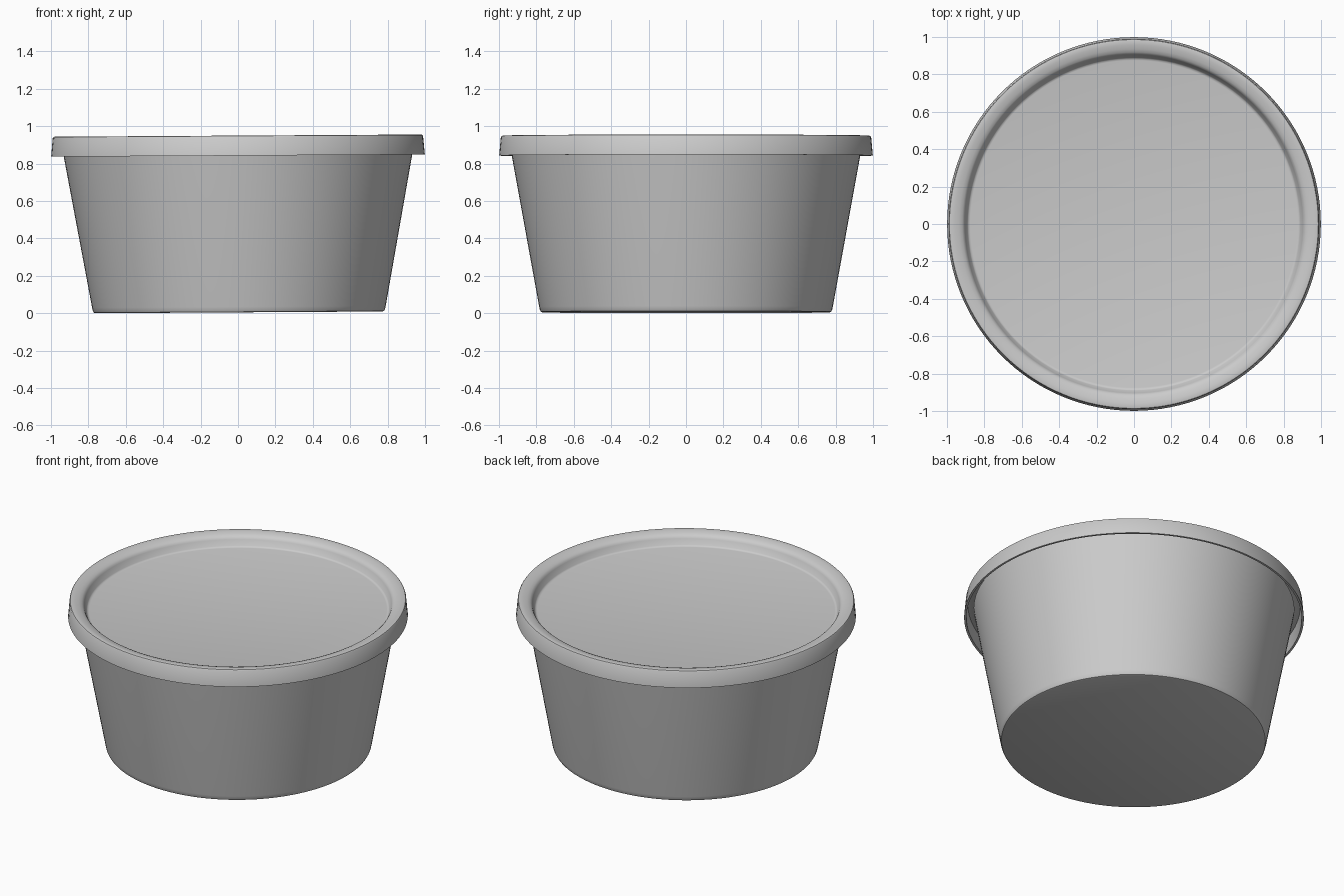
import bpy, bmesh
from math import pi, sin, cos, radians

if "Cube" in bpy.data.objects:
    bpy.data.objects.remove(bpy.data.objects["Cube"])

STEPS = 128


def lathe(name, profile):
    """Revolve an (r, z) profile around z; points with r = 0 become poles."""
    bm = bmesh.new()
    rings = []
    for r, z in profile:
        if r == 0:
            rings.append([bm.verts.new((0, 0, z))] * STEPS)
        else:
            rings.append([bm.verts.new((r * cos(2 * pi * i / STEPS),
                                        r * sin(2 * pi * i / STEPS), z))
                          for i in range(STEPS)])
    for a, b in zip(rings, rings[1:]):
        for i in range(STEPS):
            j = (i + 1) % STEPS
            bm.faces.new(dict.fromkeys((a[i], a[j], b[j], b[i])))
    bmesh.ops.recalc_face_normals(bm, faces=bm.faces)
    mesh = bpy.data.meshes.new(name)
    bm.to_mesh(mesh)
    bm.free()
    obj = bpy.data.objects.new(name, mesh)
    bpy.context.collection.objects.link(obj)
    # The whole tub leans very slightly towards -x
    obj.rotation_euler.y = -0.006
    obj.location = (0.005, 0, 0.0047)
    bpy.ops.object.select_all(action='DESELECT')
    obj.select_set(True)
    bpy.context.view_layer.objects.active = obj
    bpy.ops.object.shade_smooth_by_angle(angle=radians(35))
    return obj


# Tapered tub: flat base, small rounded foot, thin hollow wall
lathe("tub", [
    (0, 0), (0.768, 0), (0.776, 0.003), (0.781, 0.012), (0.785, 0.03),
    (0.932, 0.84), (0.943, 0.90), (0.928, 0.90), (0.770, 0.03),
    (0.755, 0.018), (0, 0.018)])

# Snap-on lid: recessed panel, rounded rim, hollow skirt
lathe("lid", [
    (0, 0.872), (0.875, 0.872), (0.884, 0.874), (0.890, 0.880),
    (0.904, 0.914), (0.909, 0.923), (0.918, 0.931), (0.935, 0.938),
    (0.958, 0.943), (0.978, 0.945), (0.986, 0.943), (0.990, 0.937),
    (0.999, 0.838), (0.986, 0.838), (0.978, 0.927), (0.950, 0.925),
    (0.925, 0.917), (0.905, 0.870), (0.885, 0.860), (0, 0.860)])
